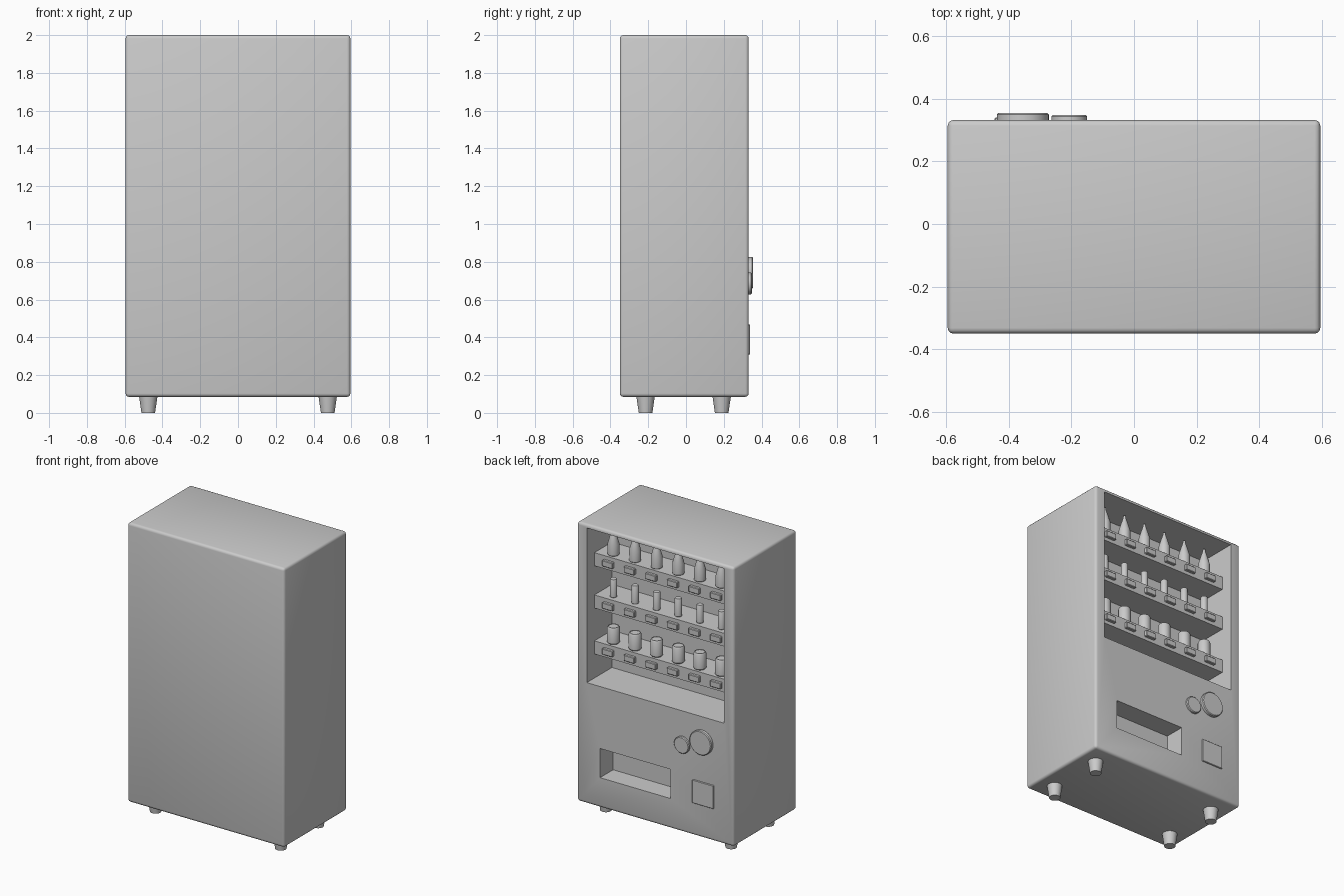
import bpy, bmesh, math

if "Cube" in bpy.data.objects:
    bpy.data.objects.remove(bpy.data.objects["Cube"])


def finish(name, bm, smooth=True):
    me = bpy.data.meshes.new(name)
    bmesh.ops.recalc_face_normals(bm, faces=bm.faces)
    bm.to_mesh(me)
    bm.free()
    ob = bpy.data.objects.new(name, me)
    bpy.context.collection.objects.link(ob)
    if smooth:
        bpy.ops.object.select_all(action='DESELECT')
        ob.select_set(True)
        bpy.context.view_layer.objects.active = ob
        bpy.ops.object.shade_smooth_by_angle(angle=math.radians(35))
    return ob


def box(name, lo, hi, bevel=0, segments=2):
    bm = bmesh.new()
    bmesh.ops.create_cube(bm, size=1)
    for v in bm.verts:
        v.co = [(lo[i] + hi[i]) / 2 + v.co[i] * (hi[i] - lo[i]) for i in range(3)]
    if bevel:
        bmesh.ops.bevel(bm, geom=bm.edges[:], offset=bevel, segments=segments,
                        profile=0.5, affect='EDGES')
    return finish(name, bm, bevel > 0)


def lathe(name, profile, loc, sides=24, axis='z'):
    """Closed solid of revolution from (radius, height) points."""
    bm = bmesh.new()
    rings = []
    for r, h in profile:
        ring = []
        for i in range(sides):
            a = 2 * math.pi * i / sides
            p = (r * math.cos(a), r * math.sin(a), h)
            if axis == 'y':
                p = (p[0], p[2], p[1])
            ring.append(bm.verts.new(p))
        rings.append(ring)
    for a, b in zip(rings, rings[1:]):
        for i in range(sides):
            j = (i + 1) % sides
            bm.faces.new((a[i], a[j], b[j], b[i]))
    bm.faces.new(rings[0])
    bm.faces.new(rings[-1])
    ob = finish(name, bm)
    ob.location = loc
    return ob


# Cabinet with display window and delivery slot cut into its +y side
FACE = 0.332
cabinet = box("cabinet", (-0.595, -0.35, 0.085), (0.595, FACE, 2.0), 0.018, 3)
cutters = [box("window_cutter", (-0.52, 0.06, 0.915), (0.52, 0.5, 1.975)),
           box("slot_cutter", (-0.115, 0.19, 0.29), (0.42, 0.5, 0.49))]
bpy.context.view_layer.objects.active = cabinet
for c in cutters:
    c.hide_render = True
    m = cabinet.modifiers.new("cut", 'BOOLEAN')
    m.operation = 'DIFFERENCE'
    m.solver = 'EXACT'
    m.object = c
    # keep the cut ahead of the smoothing modifier, if there is one
    bpy.ops.object.modifier_move_to_index(modifier=m.name, index=0)
    bpy.ops.object.modifier_apply(modifier=m.name)
    bpy.data.objects.remove(c)

# Shelves, selection buttons and drinks
bottle = [(0.033, 0), (0.037, 0.005), (0.037, 0.075), (0.023, 0.125), (0.010, 0.165), (0.008, 0.183)]
slim_can = [(0.020, 0), (0.023, 0.004), (0.023, 0.119), (0.020, 0.124)]
can = [(0.034, 0), (0.040, 0.008), (0.040, 0.104), (0.034, 0.115), (0.031, 0.115), (0.030, 0.112)]
shelves = [("bottle", 1.775, bottle), ("slim_can", 1.485, slim_can), ("can", 1.17, can)]
for drink, top, profile in shelves:
    box(f"{drink}_shelf", (-0.522, 0.055, top - 0.09), (0.522, 0.25, top))
    for i in range(6):
        x = 0.41 - 0.164 * i
        lathe(f"{drink}_{i + 1}", profile, (x, 0.2, top - 0.001))
        box(f"{drink}_button_{i + 1}", (x - 0.04, 0.245, top - 0.067),
            (x + 0.04, 0.27, top - 0.025), 0.004, 1)

# Coin dials and change panel
for name, x, z, r, d in [("large_dial", -0.355, 0.742, 0.083, 0.355),
                         ("small_dial", -0.207, 0.685, 0.057, 0.349)]:
    lathe(name, [(r, 0), (r, d - 0.325), (r - 0.005, d - 0.32)], (x, 0.32, z), 32, 'y')
box("change_panel", (-0.445, 0.32, 0.308), (-0.283, 0.34, 0.468), 0.003, 1)

# Tapered feet
for sx in (-1, 1):
    for y in (-0.214, 0.189):
        lathe("foot", [(0.036, 0), (0.049, 0.09)], (sx * 0.475, y, 0))
